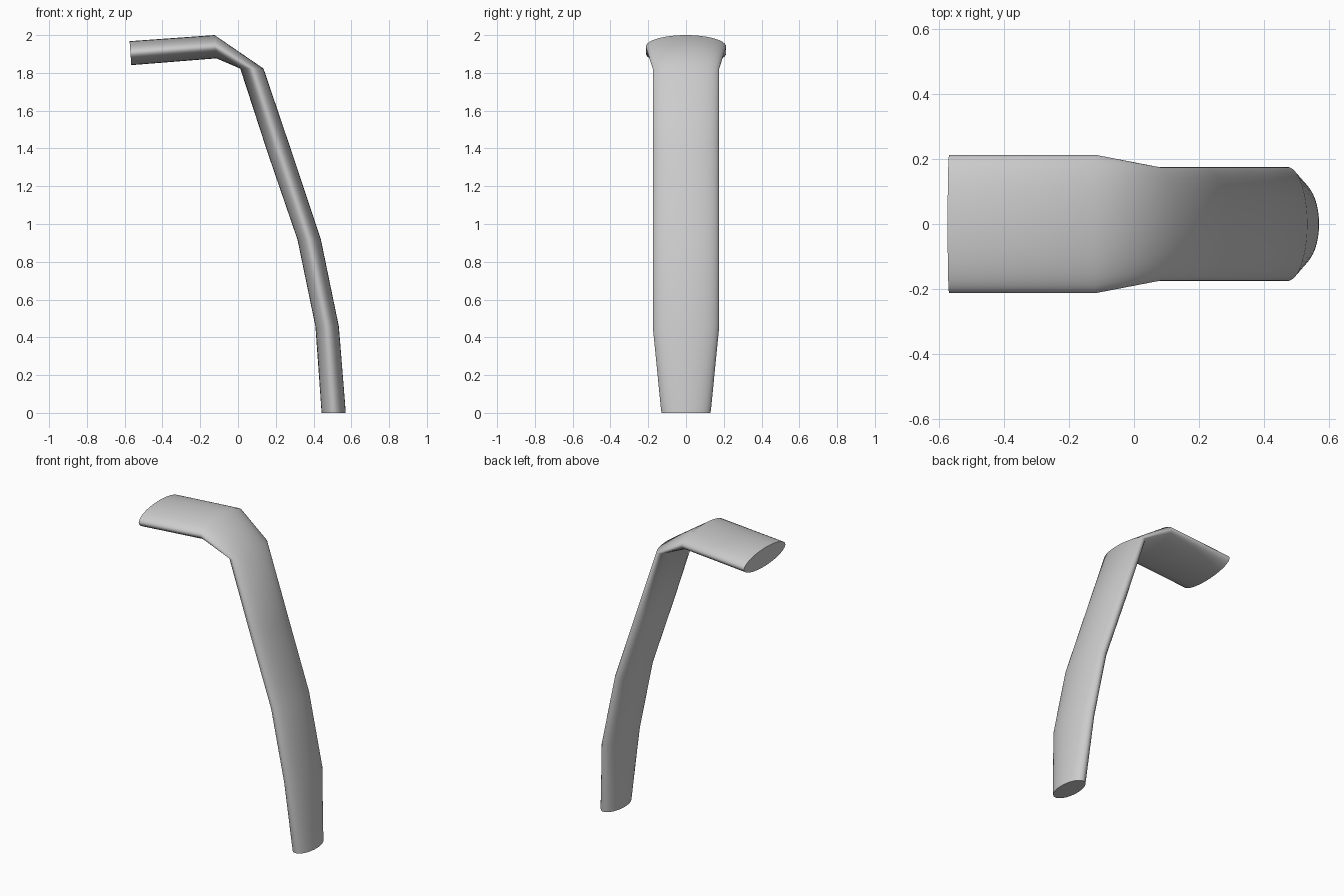
import bpy, bmesh, math
from mathutils import Vector

if "Cube" in bpy.data.objects:
    bpy.data.objects.remove(bpy.data.objects["Cube"])

SIDES = 40
# Stations along the strap: outer (x, z), inner (x, z), half width in y
STATIONS = [
    ((0.57, 0.00), (0.443, 0.00), 0.130),
    ((0.568, 0.035), (0.440, 0.035), 0.134),
    ((0.534, 0.457), (0.410, 0.457), 0.176),
    ((0.439, 0.917), (0.315, 0.917), 0.176),
    ((0.285, 1.380), (0.156, 1.380), 0.176),
    ((0.135, 1.823), (0.012, 1.823), 0.176),
    ((-0.124, 2.000), (-0.114, 1.877), 0.213),
    ((-0.574, 1.968), (-0.565, 1.841), 0.213),
]


def ellipse_ring(bm, outer, inner, half_width):
    o = Vector((outer[0], 0, outer[1]))
    i = Vector((inner[0], 0, inner[1]))
    centre, thick = (o + i) / 2, (o - i) / 2
    wide = Vector((0, half_width, 0))
    return [bm.verts.new(centre + thick * math.sin(a) + wide * math.cos(a))
            for a in (2 * math.pi * k / SIDES for k in range(SIDES))]


# Bent strap: elliptical sections lofted from foot to tip
bm = bmesh.new()
rings = [ellipse_ring(bm, *s) for s in STATIONS]
for a, b in zip(rings, rings[1:]):
    for k in range(SIDES):
        n = (k + 1) % SIDES
        bm.faces.new((a[k], a[n], b[n], b[k]))

# Flat end caps
bm.faces.new(rings[0])
bm.faces.new(rings[-1])
bmesh.ops.recalc_face_normals(bm, faces=bm.faces[:])

mesh = bpy.data.meshes.new("bent_strap")
bm.to_mesh(mesh)
bm.free()
strap = bpy.data.objects.new("bent_strap", mesh)
bpy.context.collection.objects.link(strap)
bpy.context.view_layer.objects.active = strap
strap.select_set(True)
bpy.ops.object.shade_smooth_by_angle(angle=math.radians(60))
